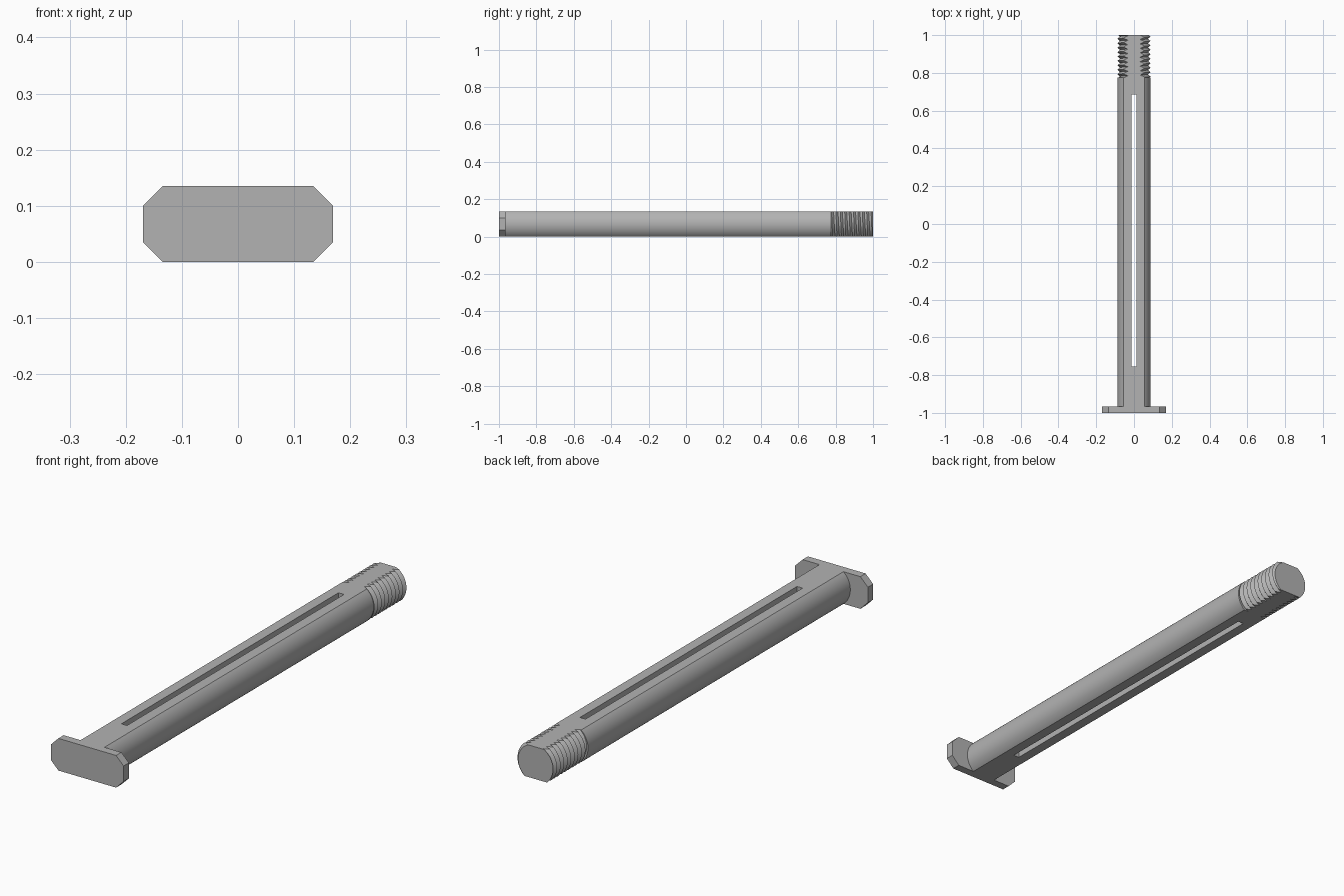
import bpy
import bmesh
import math

cube = bpy.data.objects.get("Cube")
if cube:
    bpy.data.objects.remove(cube, do_unlink=True)

HEIGHT = 0.135
MID = HEIGHT / 2
RADIUS = 0.0875
ROOT = 0.0747
HEAD_BACK = -0.965
SHANK_END = 0.775
PITCH = 0.0235

steel = bpy.data.materials.new("grey_steel")
steel.use_nodes = True
steel.diffuse_color = (0.45, 0.45, 0.45, 1)
steel.node_tree.nodes["Principled BSDF"].inputs["Base Color"].default_value = (0.45, 0.45, 0.45, 1)


def finish(name, bm):
    bmesh.ops.recalc_face_normals(bm, faces=bm.faces)
    mesh = bpy.data.meshes.new(name)
    bm.to_mesh(mesh)
    bm.free()
    mesh.materials.append(steel)
    obj = bpy.data.objects.new(name, mesh)
    bpy.context.collection.objects.link(obj)
    return obj


def smooth(obj):
    bpy.ops.object.select_all(action="DESELECT")
    obj.select_set(True)
    bpy.context.view_layer.objects.active = obj
    bpy.ops.object.shade_smooth_by_angle(angle=math.radians(30))


def prism(name, outline, y0, y1):
    """Extrude an x-z outline along y."""
    bm = bmesh.new()
    face = bm.faces.new([bm.verts.new((x, y0, z)) for x, z in outline])
    new = bmesh.ops.extrude_face_region(bm, geom=[face])["geom"]
    moved = [v for v in new if isinstance(v, bmesh.types.BMVert)]
    bmesh.ops.translate(bm, verts=moved, vec=(0, y1 - y0, 0))
    return finish(name, bm)


def slice_and_cap(bm, point, normal):
    """Remove everything beyond a plane and close the cut."""
    geom = bm.verts[:] + bm.edges[:] + bm.faces[:]
    bmesh.ops.bisect_plane(bm, geom=geom, plane_co=point, plane_no=normal,
                           clear_outer=True)
    axis = max(range(3), key=lambda i: abs(normal[i]))
    rim = [e for e in bm.edges if e.is_boundary
           and all(abs(v.co[axis] - point[axis]) < 1e-5 for v in e.verts)]
    bmesh.ops.triangle_fill(bm, edges=rim, use_beauty=True, normal=normal)


# Head: flat plate with clipped corners
W, C = 0.169, 0.035
corners = [(W - C, 0), (W, C), (W, HEIGHT - C), (W - C, HEIGHT)]
prism("head_plate", corners + [(-x, z) for x, z in reversed(corners)], -1, HEAD_BACK)

# Shank: round bar with flat top and bottom
flat_angle = math.asin(MID / RADIUS)
steps = 24
arc = []
for i in range(steps + 1):
    a = flat_angle * (2 * i / steps - 1)
    arc.append((RADIUS * math.cos(a), MID + RADIUS * math.sin(a)))
shank = prism("shank", arc + [(-x, z) for x, z in reversed(arc)], HEAD_BACK, SHANK_END)

# Long slot cut through the shank
S = 0.013
cutter = prism("slot_cutter", [(-S, -0.1), (S, -0.1), (S, 0.3), (-S, 0.3)], -0.755, 0.685)
cutter.hide_render = True
bpy.context.view_layer.objects.active = shank
cut = shank.modifiers.new("slot", "BOOLEAN")
cut.operation = "DIFFERENCE"
cut.solver = "EXACT"
cut.object = cutter
bpy.ops.object.modifier_apply(modifier=cut.name)
bpy.data.objects.remove(cutter, do_unlink=True)
smooth(shank)

# Thread: right-hand V helix, trimmed at the ends and on both flats
bm = bmesh.new()
N = 64
turns = math.ceil((1 - SHANK_END) / PITCH) + 4
crest, root = [], []
for i in range(N * turns + 1):
    t = 2 * math.pi * i / N
    y = SHANK_END - 2 * PITCH + PITCH * i / N
    for row, r, shift in ((crest, RADIUS, 0), (root, ROOT, PITCH / 2)):
        row.append(bm.verts.new((r * math.sin(t), y + shift, MID + r * math.cos(t))))
for i in range(N * turns):
    bm.faces.new((crest[i], crest[i + 1], root[i + 1], root[i]))
    if i + N + 1 < len(crest):
        bm.faces.new((root[i], root[i + 1], crest[i + N + 1], crest[i + N]))
slice_and_cap(bm, (0, SHANK_END, 0), (0, -1, 0))
slice_and_cap(bm, (0, 1, 0), (0, 1, 0))
slice_and_cap(bm, (0, 0, HEIGHT), (0, 0, 1))
slice_and_cap(bm, (0, 0, 0), (0, 0, -1))
smooth(finish("threaded_end", bm))
